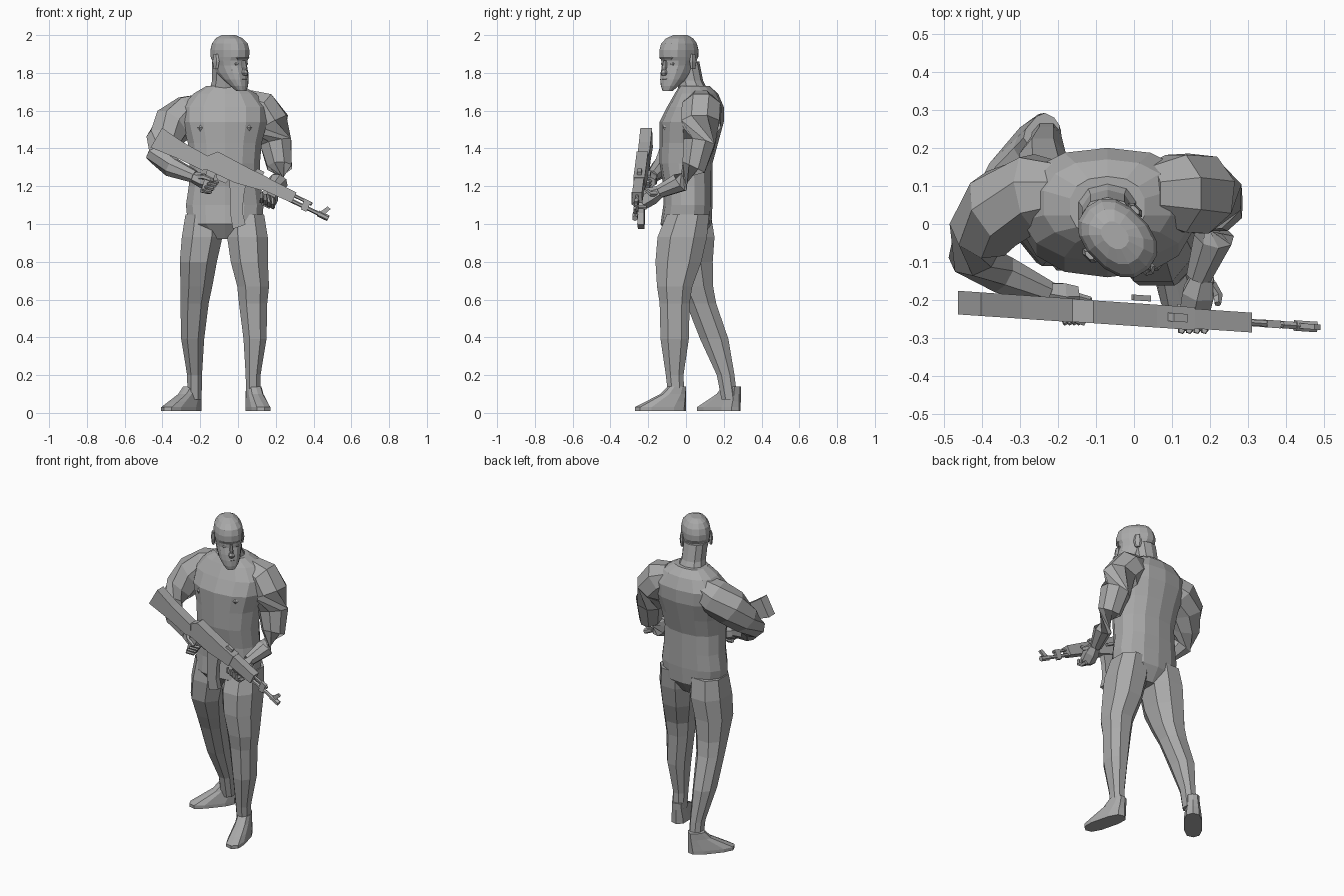
import bpy
import bmesh
import math
from mathutils import Vector

default_cube = bpy.data.objects.get("Cube")
if default_cube:
    bpy.data.objects.remove(default_cube, do_unlink=True)

grey = bpy.data.materials.new("plain_grey")
grey.use_nodes = True
grey.diffuse_color = (.4, .4, .4, 1)
grey.node_tree.nodes["Principled BSDF"].inputs["Base Color"].default_value = grey.diffuse_color


def skin(name, loops):
    """Bridge equal vertex loops, cap both ends and make a flat shaded object."""
    bm = bmesh.new()
    rows = [[bm.verts.new(point) for point in loop] for loop in loops]
    count = len(rows[0])
    for low, high in zip(rows, rows[1:]):
        for i in range(count):
            j = (i + 1) % count
            bm.faces.new((low[i], low[j], high[j], high[i]))
    bm.faces.new(rows[0])
    bm.faces.new(rows[-1])
    bmesh.ops.recalc_face_normals(bm, faces=bm.faces)
    mesh = bpy.data.meshes.new(name)
    bm.to_mesh(mesh)
    bm.free()
    mesh.materials.append(grey)
    bpy.context.collection.objects.link(bpy.data.objects.new(name, mesh))


def oval(center, side, front, sides, power=1.0):
    """Points of a superellipse spanned by two half-axis vectors."""
    points = []
    for i in range(sides):
        angle = math.tau * (i + .5) / sides
        c, s = math.cos(angle), math.sin(angle)
        points.append(center + side * math.copysign(abs(c) ** power, c)
                      + front * math.copysign(abs(s) ** power, s))
    return points


def stack(name, rings, sides, origin=(0, 0), turn=0.0, power=.85):
    """Loft horizontal rings: x, y, height, half width, half depth."""
    x_axis = Vector((math.cos(turn), math.sin(turn), 0))
    y_axis = Vector((-math.sin(turn), math.cos(turn), 0))
    base = Vector((*origin, 0))
    skin(name, [oval(base + x_axis * x + y_axis * y + Vector((0, 0, z)),
                     x_axis * width, y_axis * depth, sides, power)
                for x, y, z, width, depth in rings])


def lump(name, place, size, origin=(0, 0), turn=0.0, sides=6):
    """A faceted swelling: a full ring between two smaller ones."""
    x, y, z = place
    width, depth, height = size
    rings = [(x, y, z + height * rise, width * scale, depth * scale)
             for rise, scale in ((-1, .6), (0, 1), (1, .6))]
    stack(name, rings, sides, origin, turn)


def limb(name, path, radii, sides=8):
    """Loft rings square to a path."""
    path = [Vector(point) for point in path]
    loops = []
    for i, (point, radius) in enumerate(zip(path, radii)):
        along = (path[min(i + 1, len(path) - 1)] - path[max(i - 1, 0)]).normalized()
        reference = Vector((0, 0, 1)) if abs(along.z) < .9 else Vector((0, 1, 0))
        side = along.cross(reference).normalized()
        loops.append(oval(point, side * radius, side.cross(along) * radius, sides))
    skin(name, loops)


# Torso and neck
middle = -.07
torso = [(0, .92, .09, .08), (0, 1, .2, .135), (.01, 1.1, .21, .13), (.01, 1.2, .195, .13),
         (0, 1.32, .19, .14), (.015, 1.43, .2, .155), (.03, 1.54, .23, .17),
         (.05, 1.62, .23, .15), (.055, 1.69, .17, .115), (.045, 1.73, .1, .08)]
stack("torso", [(middle, *ring) for ring in torso], 14)
neck = [(.045, 1.69, .09, .08), (.02, 1.76, .07, .07), (0, 1.86, .07, .07)]
stack("neck", [(middle, *ring) for ring in neck], 10)
for name, side in (("right", -1), ("left", 1)):
    lump(name + "_chest", (middle + side * .09, 0, 1.51), (.1, .13, .1), sides=8)

# Legs share their heights and thickness; each follows its own line of centres
leg_rings = [(1.05, .105, .12), (.93, .115, .14), (.8, .105, .13), (.67, .09, .1),
             (.58, .08, .085), (.39, .065, .08), (.2, .042, .05), (.07, .04, .045)]
leg_lines = {
    "right_leg": [(-.18, .02), (-.19, .02), (-.21, .02), (-.22, .05),
                  (-.23, .08), (-.24, .15), (-.23, .21), (-.23, .23)],
    "left_leg": [(.04, .01), (.05, -.02), (.06, -.04), (.08, -.06),
                 (.08, -.06), (.09, -.06), (.08, -.06), (.08, -.05)],
}
for name, line in leg_lines.items():
    stack(name, [(*center, *ring) for center, ring in zip(line, leg_rings)], 8)

# Feet: the heel stays in place while each higher ring gets shorter
for name, heel, toe in (("right_foot", (-.21, .28), (-.38, .08)),
                        ("left_foot", (.07, 0), (.14, -.27))):
    turn = math.atan2(toe[0] - heel[0], heel[1] - toe[1])
    rings = [(0, -length, height, .03 + length / 6, length)
             for height, length in ((.01, .14), (.03, .14), (.06, .11), (.1, .07), (.14, .05))]
    stack(name, rings, 10, heel, turn, power=.7)

# Arms share one thickness profile
arm_radii = (.08, .11, .11, .09, .07, .055, .035)
limb("right_arm", [(-.17, .08, 1.62), (-.26, .08, 1.58), (-.35, .04, 1.52), (-.4, -.02, 1.44),
                   (-.42, -.08, 1.37), (-.35, -.13, 1.3), (-.23, -.18, 1.25)], arm_radii)
limb("left_arm", [(.04, .08, 1.64), (.11, .08, 1.61), (.17, .08, 1.53), (.2, .07, 1.43),
                  (.22, .04, 1.3), (.21, -.03, 1.22), (.17, -.14, 1.17)], arm_radii)

# Right hand around the grip
finger_radii = (.013, .012, .011, .008)
thumb_radii = (.017, .014, .009)
limb("right_palm", [(-.24, -.18, 1.25), (-.19, -.19, 1.23), (-.15, -.19, 1.22)],
     (.03, .04, .03), 6)
for i in range(4):
    knuckle = Vector((-.16 - .012 * i, -.19, 1.23 - .017 * i))
    curl = ((0, 0, 0), (.04, -.01, -.01), (.05, -.05, -.01), (.01, -.07, 0))
    limb(f"right_finger_{i}", [knuckle + Vector(step) for step in curl], finger_radii, 5)
limb("right_thumb", [(-.21, -.2, 1.25), (-.18, -.24, 1.25), (-.13, -.26, 1.23)], thumb_radii, 5)

# Left hand cupped under the handguard
limb("left_palm", [(.18, -.14, 1.17), (.17, -.18, 1.15), (.16, -.23, 1.12)],
     (.034, .048, .045), 6)
for i in range(4):
    knuckle = Vector((.125 + .02 * i, -.21, 1.12 - .01 * i))
    curl = ((0, 0, 0), (0, -.04, 0), (0, -.07, .02), (0, -.07, .05))
    limb(f"left_finger_{i}", [knuckle + Vector(step) for step in curl], finger_radii, 5)
limb("left_thumb", [(.2, -.16, 1.16), (.22, -.19, 1.16), (.22, -.21, 1.18)], thumb_radii, 5)

# Head, turned half way toward the left; its own -y is the face
head_pose = ((-.043, -.037), math.radians(45))
skull = [(-.085, 1.705, .026, .025), (-.07, 1.73, .045, .044), (-.045, 1.765, .062, .068),
         (-.02, 1.8, .07, .09), (0, 1.84, .075, .1), (0, 1.865, .08, .1),
         (0, 1.885, .082, .114), (0, 1.92, .083, .115), (0, 1.955, .077, .105),
         (.005, 1.983, .058, .08), (.01, 2, .03, .04)]
stack("head", [(0, *ring) for ring in skull], 14, *head_pose)

# Face
lump("nose_tip", (0, -.11, 1.8), (.02, .023, .015), *head_pose)
lump("nose_bridge", (0, -.105, 1.83), (.011, .018, .035), *head_pose)
lump("upper_lip", (0, -.105, 1.768), (.022, .01, .006), *head_pose)
lump("lower_lip", (0, -.1, 1.753), (.02, .012, .006), *head_pose)
lump("brow", (0, -.087, 1.88), (.055, .024, .015), *head_pose)
for name, side in (("right", -1), ("left", 1)):
    lump(name + "_eye", (side * .034, -.082, 1.848), (.015, .014, .009), *head_pose)
    lump(name + "_cheek", (side * .042, -.06, 1.815), (.02, .025, .025), *head_pose)
    lump(name + "_ear", (side * .085, .02, 1.86), (.012, .026, .04), *head_pose)

# Rifle: outlines run along the bore and up from it
slope = math.radians(-25.7)


def rifle_point(along, up, across=0.0):
    x = along * math.cos(slope) - up * math.sin(slope)
    z = along * math.sin(slope) + up * math.cos(slope)
    return Vector((x, across - .238 - .068 * x, 1.26 + z))


def plate(name, outline, thickness, shift=0.0):
    skin(name, [[rifle_point(along, up, shift + side * thickness / 2) for along, up in outline]
                for side in (-1, 1)])


def tube(name, start, end, up, radius):
    limb(name, [rifle_point(start, up), rifle_point(end, up)], (radius, radius), 6)


plate("stock", [(-.47, .05), (-.34, .03), (-.18, .02), (-.15, -.04),
                (-.18, -.06), (-.32, -.06), (-.48, -.07)], .062)
plate("receiver", [(-.19, .02), (-.15, .065), (.04, .057), (.15, .057),
                   (.15, -.02), (0, -.045), (-.17, -.047)], .06)
plate("handguard", [(.14, .055), (.32, .05), (.32, -.01), (.14, -.015)], .052)
plate("grip", [(-.16, -.04), (-.11, -.04), (-.1, -.13), (-.14, -.16)], .036)
plate("magazine", [(-.03, -.04), (.06, -.03), (.08, -.1), (.11, -.17), (.15, -.22),
                   (.1, -.27), (.05, -.2), (.01, -.12)], .035)
plate("trigger_guard", [(-.11, -.04), (-.03, -.04), (-.04, -.07), (-.09, -.07)], .012)
plate("bolt_handle", [(-.01, .02), (.04, .02), (.04, .005), (-.01, .005)], .015, .045)
plate("rear_sight", [(.07, .055), (.12, .055), (.12, .075), (.08, .075)], .022)
plate("gas_block", [(.37, .04), (.41, .04), (.41, -.02), (.38, -.02)], .02)
plate("front_sight", [(.47, 0), (.5, 0), (.52, .05), (.5, .055)], .014)
tube("barrel", .3, .53, 0, .011)
tube("gas_tube", .3, .42, .03, .009)
tube("muzzle", .47, .53, 0, .016)
